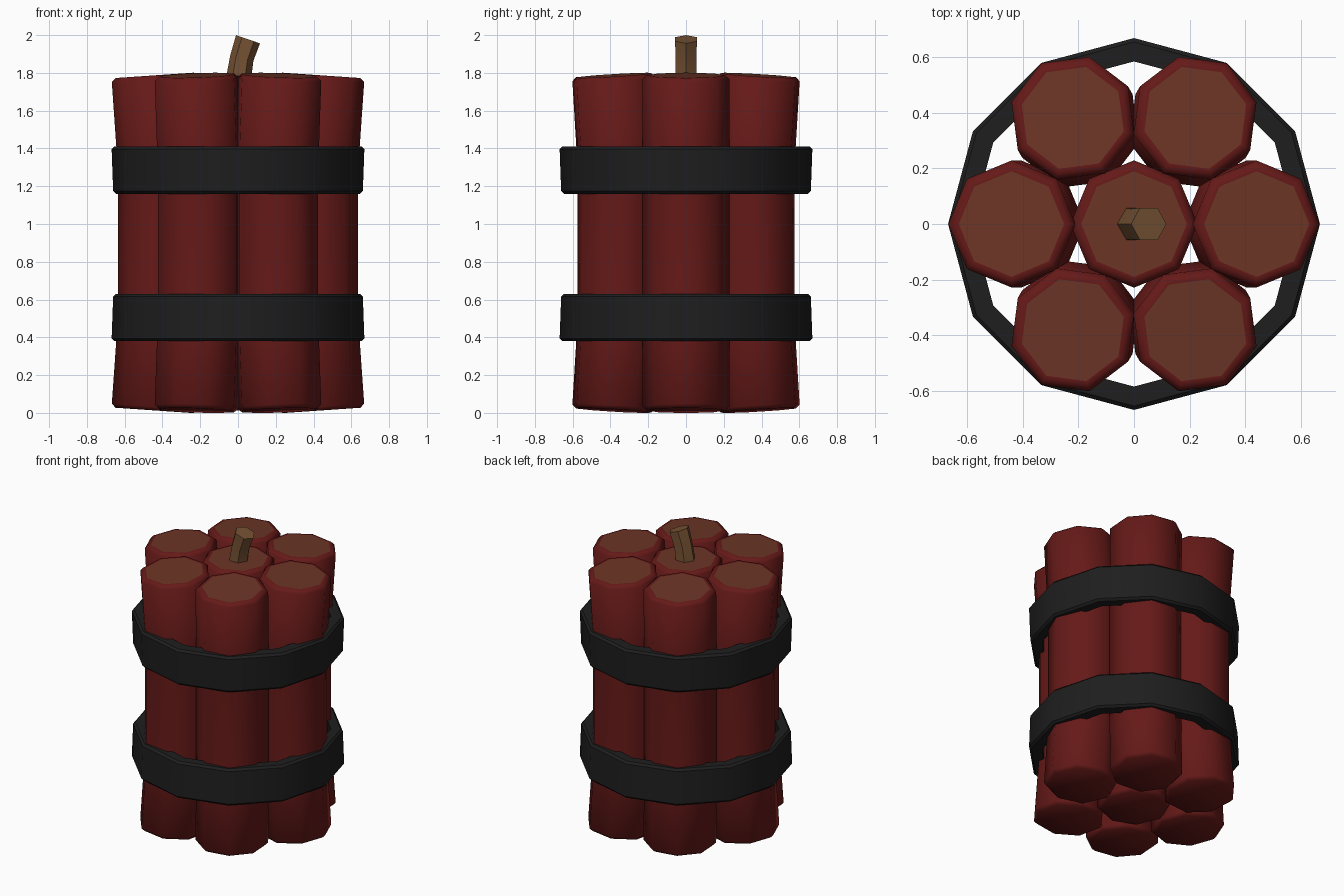
import bpy, bmesh, math
from mathutils import Matrix, Vector

if "Cube" in bpy.data.objects:
    bpy.data.objects.remove(bpy.data.objects["Cube"])


def material(name, rgb):
    m = bpy.data.materials.new(name)
    m.diffuse_color = (*rgb, 1)
    m.use_nodes = True
    m.node_tree.nodes["Principled BSDF"].inputs["Base Color"].default_value = m.diffuse_color
    return m


RED = material("red_paper", (0.13, 0.01, 0.009))
BROWN = material("brown_filling", (0.15, 0.036, 0.019))
BLACK = material("black_tape", (0.013, 0.013, 0.013))
TAN = material("tan_cord", (0.18, 0.085, 0.033))


def loft(name, rings, sides, mats, angle, turn=0.0, closed=False):
    """Skin rings given as (x, z, radius, tilt about y); caps the ends or closes the loop."""
    bm = bmesh.new()
    loops = []
    for x, z, r, tilt in rings:
        rot = Matrix.Rotation(tilt, 3, 'Y')
        loop = []
        for i in range(sides):
            a = 2 * math.pi * i / sides
            p = rot @ Vector((r * math.cos(a), r * math.sin(a), 0))
            loop.append(bm.verts.new(p + Vector((x, 0, z))))
        loops.append(loop)
    pairs = list(zip(loops, loops[1:]))
    if closed:
        pairs.append((loops[-1], loops[0]))
    for a, b in pairs:
        for i in range(sides):
            j = (i + 1) % sides
            bm.faces.new((a[i], a[j], b[j], b[i]))
    if not closed:
        bm.faces.new(loops[0][::-1])
        bm.faces.new(loops[-1]).material_index = len(mats) - 1
    bmesh.ops.recalc_face_normals(bm, faces=bm.faces)
    bmesh.ops.rotate(bm, verts=bm.verts, matrix=Matrix.Rotation(turn, 3, 'Z'))
    me = bpy.data.meshes.new(name)
    bm.to_mesh(me)
    bm.free()
    for m in mats:
        me.materials.append(m)
    ob = bpy.data.objects.new(name, me)
    bpy.context.collection.objects.link(ob)
    bpy.ops.object.select_all(action='DESELECT')
    ob.select_set(True)
    bpy.context.view_layer.objects.active = ob
    bpy.ops.object.shade_smooth_by_angle(angle=math.radians(angle))
    return ob


def stick(name, mid, end, turn):
    """Octagonal stick whose two ends splay outwards from mid to end offset."""
    R, low, high, k0, k1 = 0.229, 0.013, 1.787, 0.5, 1.29
    t = math.atan2(end - mid, high - k1)
    dx, dz = 0.02 * math.sin(t), 0.02 * math.cos(t)
    rings = [(end, low, 0.207, -t), (end - dx, low + dz, R, -t),
             (mid, k0, R, 0), (mid, k1, R, 0),
             (end - dx, high - dz, R, t), (end, high, 0.207, t),
             (end, high, 0.19, t)]
    loft(name, rings, 8, [RED, BROWN], 46, turn)


# Seven sticks: one in the middle, six around it
stick("center_stick", 0, 0, 0)
for i in range(6):
    stick(f"outer_stick_{i + 1}", 0.407, 0.441, i * math.pi / 3)

# Two flared tape bands with bevelled edges
for name, z, s in (("lower_band", 0.505, -1), ("upper_band", 1.285, 1)):
    h, b = 0.125, 0.014
    rings = []
    for r, dz in ((0.585, -h), (0.647, -h), (0.661, b - h),
                  (0.669, h - b), (0.655, h), (0.585, h)):
        rings.append((0, z + s * dz, r, 0))
    loft(name, rings, 12, [BLACK], 35, closed=True)

# Bent hexagonal fuse
loft("fuse", [(0.003, 1.77, 0.066, 0.1), (0.02, 1.877, 0.063, 0.2),
              (0.053, 1.978, 0.067, 0.33)], 6, [TAN], 35)
